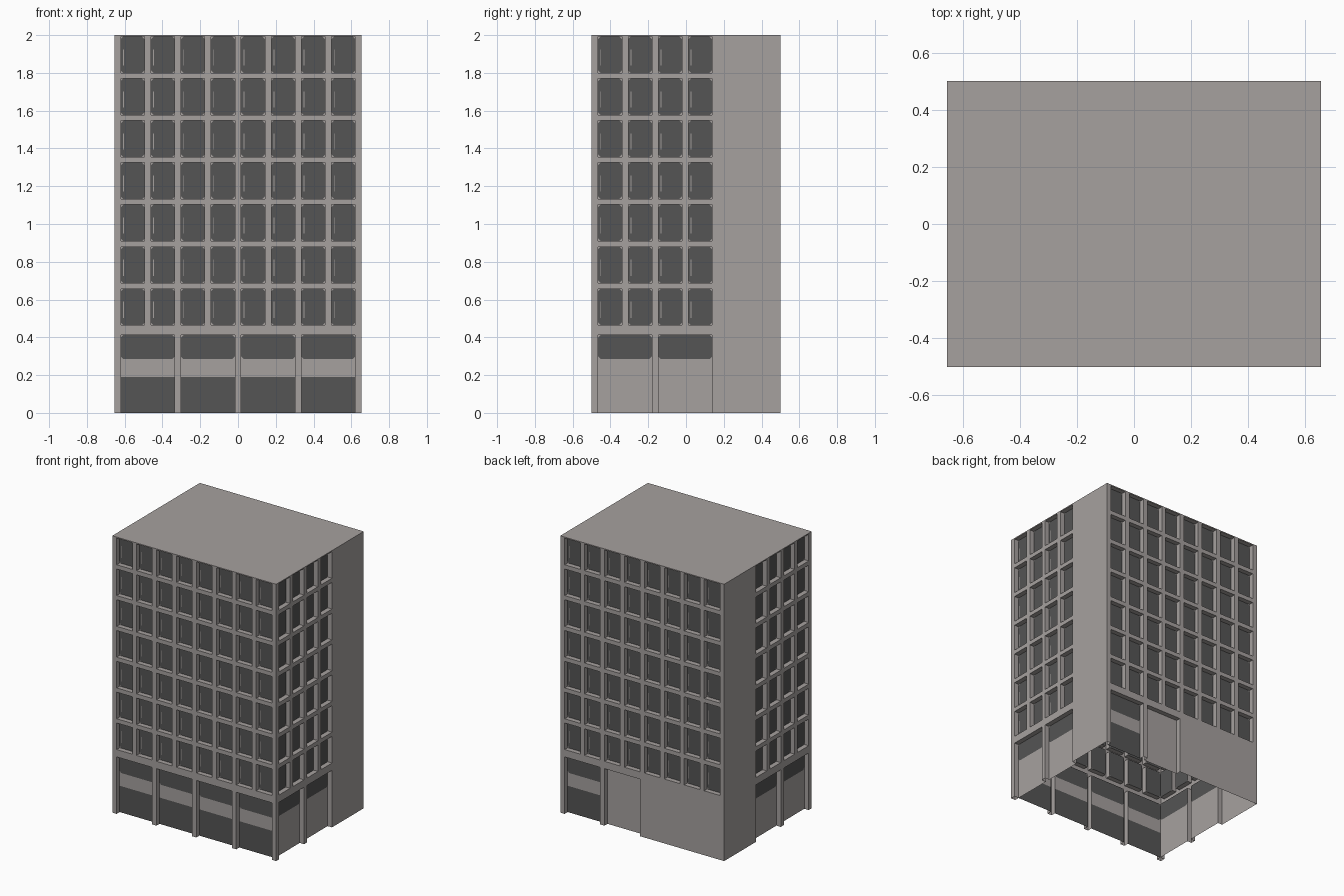
import bpy
import bmesh
from mathutils import Vector

if "Cube" in bpy.data.objects:
    bpy.data.objects.remove(bpy.data.objects["Cube"], do_unlink=True)


def material(name, color):
    m = bpy.data.materials.new(name)
    m.use_nodes = True
    m.diffuse_color = color
    m.node_tree.nodes["Principled BSDF"].inputs["Base Color"].default_value = color
    return m


MATERIALS = [material("warm grey concrete", (0.38, 0.355, 0.345, 1)),
             material("dark glass", (0.09, 0.09, 0.09, 1))]
WALL, GLASS = 0, 1

HALF_X, HALF_Y, HEIGHT = 0.655, 0.5, 2.0
DEPTH = 0.035                     # recess of every opening
WIDTH, PITCH = 0.125, 0.1593      # window columns
SILL, TALL, STOREY = 0.465, 0.192, 0.2225
ROWS = [SILL + STOREY * i for i in range(7)]
BAY_TOP, BAND_LOW, BAND_HIGH = 0.412, 0.19, 0.285


class Facade:
    """One wall drawn in its own plane: u runs right, v up, d inward."""

    def __init__(self, name, u_dir, normal, offset):
        self.name, self.offset = name, offset
        self.u_dir, self.normal = Vector(u_dir), Vector(normal)
        self.bm = bmesh.new()

    def face(self, points, mat=WALL):
        verts = [self.bm.verts.new(self.u_dir * u + Vector((0, 0, v))
                                   + self.normal * (self.offset - d))
                 for u, v, d in points]
        self.bm.faces.new(verts).material_index = mat

    def rect(self, u0, u1, v0, v1, d=0, mat=WALL):
        self.face([(u0, v0, d), (u1, v0, d), (u1, v1, d), (u0, v1, d)], mat)

    def reveal(self, u0, u1, v0, v1, sill=True):
        # side, head and sill faces of a recess
        k = DEPTH
        self.face([(u0, v0, 0), (u0, v0, k), (u0, v1, k), (u0, v1, 0)])
        self.face([(u1, v0, k), (u1, v0, 0), (u1, v1, 0), (u1, v1, k)])
        self.face([(u0, v1, 0), (u0, v1, k), (u1, v1, k), (u1, v1, 0)])
        if sill:
            self.face([(u0, v0, k), (u0, v0, 0), (u1, v0, 0), (u1, v0, k)])

    def pane(self, u0, u1, v0, v1, c=0.013):
        # glass with clipped corners
        outline = []
        for u, v, su, sv in ((u0, v0, 1, 1), (u1, v0, -1, 1),
                             (u1, v1, -1, -1), (u0, v1, 1, -1)):
            along_u, along_v = (u + su * c, v, DEPTH), (u, v + sv * c, DEPTH)
            pair = [along_v, along_u] if su == sv else [along_u, along_v]
            outline += pair
            self.face([(u, v, DEPTH), pair[1], pair[0]])
        self.face(outline, GLASS)

    def window(self, u0, u1, v0, v1):
        self.reveal(u0, u1, v0, v1)
        self.pane(u0, u1, v0, v1)
        # slim light strip beside the left jamb
        tall = v1 - v0
        self.rect(u0 + 0.012, u0 + 0.016, v0 + 0.2 * tall, v0 + 0.65 * tall,
                  DEPTH - 0.002)

    def bay(self, u0, u1, kind):
        self.reveal(u0, u1, 0, BAY_TOP, sill=False)
        if kind == "plain":
            self.rect(u0, u1, 0, BAY_TOP, DEPTH)
            return
        self.rect(u0, u1, 0, BAND_LOW, DEPTH, GLASS if kind == "shop" else WALL)
        self.rect(u0, u1, BAND_LOW, BAND_HIGH, DEPTH)
        self.pane(u0, u1, BAND_HIGH, BAY_TOP)

    def build(self, half, first, columns, bays):
        starts = [first + PITCH * i for i in range(columns)]
        # solid strips between the storeys
        floors = [BAY_TOP] + [v for r in ROWS for v in (r, r + TALL)] + [HEIGHT]
        for v0, v1 in zip(floors[::2], floors[1::2]):
            self.rect(-half, half, v0, v1)
        # piers and windows of each storey
        edges = [-half] + [u for s in starts for u in (s, s + WIDTH)] + [half]
        for r in ROWS:
            for u0, u1 in zip(edges[::2], edges[1::2]):
                self.rect(u0, u1, r, r + TALL)
            for s in starts:
                self.window(s, s + WIDTH, r, r + TALL)
        # ground floor bays, each two windows wide
        spans = [(starts[2 * i], starts[2 * i + 1] + WIDTH) for i in range(len(bays))]
        edges = [-half] + [u for span in spans for u in span] + [half]
        for u0, u1 in zip(edges[::2], edges[1::2]):
            self.rect(u0, u1, 0, BAY_TOP)
        for span, kind in zip(spans, bays):
            self.bay(*span, kind)
        self.finish()

    def finish(self):
        bmesh.ops.remove_doubles(self.bm, verts=self.bm.verts, dist=0.0005)
        mesh = bpy.data.meshes.new(self.name)
        self.bm.to_mesh(mesh)
        self.bm.free()
        for m in MATERIALS:
            mesh.materials.append(m)
        bpy.context.collection.objects.link(bpy.data.objects.new(self.name, mesh))


# Four walls; the corner posts are as wide as the recesses are deep
X0, Y0 = DEPTH - HALF_X, DEPTH - HALF_Y
side_span = 3 * PITCH + WIDTH
Facade("front_wall", (1, 0, 0), (0, -1, 0), HALF_Y).build(
    HALF_X, X0, 8, ["shop"] * 4)
Facade("back_wall", (-1, 0, 0), (0, 1, 0), HALF_Y).build(
    HALF_X, X0, 8, ["shop", "plain"])
Facade("left_wall", (0, 1, 0), (1, 0, 0), HALF_X).build(
    HALF_Y, Y0, 4, ["clerestory"] * 2)
Facade("right_wall", (0, -1, 0), (-1, 0, 0), HALF_X).build(
    HALF_Y, -Y0 - side_span, 4, ["clerestory"] * 2)

# Flat roof
roof = Facade("roof", (1, 0, 0), (0, -1, 0), 0)
roof.face([(-HALF_X, HEIGHT, -HALF_Y), (HALF_X, HEIGHT, -HALF_Y),
           (HALF_X, HEIGHT, HALF_Y), (-HALF_X, HEIGHT, HALF_Y)])
roof.finish()
